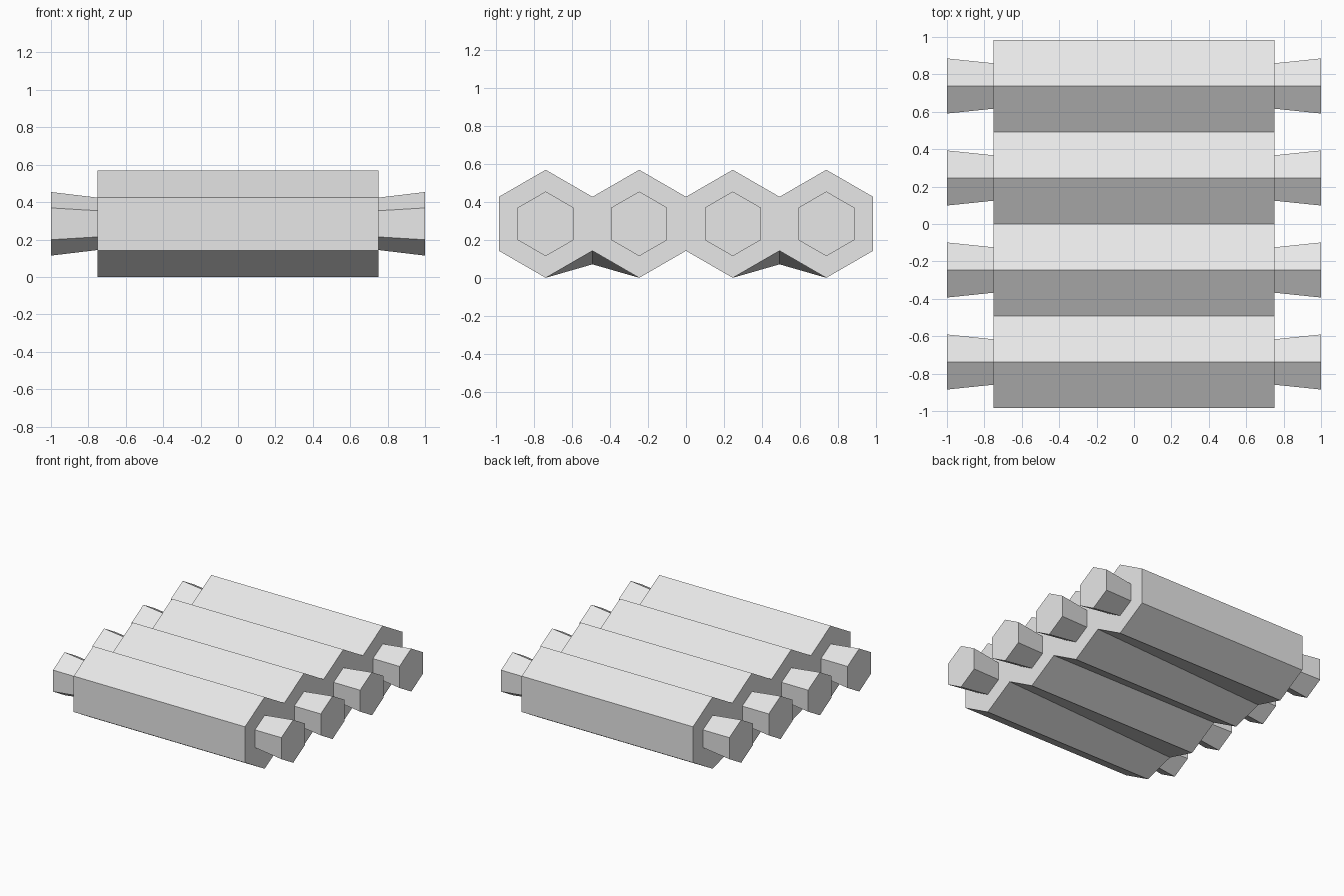
import bpy, bmesh, math

cube = bpy.data.objects.get("Cube")
if cube:
    bpy.data.objects.remove(cube, do_unlink=True)

RADIUS = 0.284                              # tube hexagon
HALF = RADIUS * math.cos(math.radians(30))  # half tube width
BODY_X, TIP_X = 0.75, 1.0
CENTRES = [HALF * k for k in (-3, -1, 1, 3)]

gray = bpy.data.materials.new("light gray")
gray.use_nodes = True
gray.diffuse_color = (0.8, 0.8, 0.8, 1)
gray.node_tree.nodes["Principled BSDF"].inputs["Base Color"].default_value = (0.8, 0.8, 0.8, 1)


def prism(name, ring_a, ring_b):
    """Closed solid between two matching rings of points."""
    bm = bmesh.new()
    a = [bm.verts.new(p) for p in ring_a]
    b = [bm.verts.new(p) for p in ring_b]
    bm.faces.new(a)
    bm.faces.new(b)
    for i in range(len(a)):
        j = (i + 1) % len(a)
        bm.faces.new((a[i], a[j], b[j], b[i]))
    bmesh.ops.recalc_face_normals(bm, faces=bm.faces)
    mesh = bpy.data.meshes.new(name)
    bm.to_mesh(mesh)
    bm.free()
    mesh.materials.append(gray)
    obj = bpy.data.objects.new(name, mesh)
    bpy.context.collection.objects.link(obj)
    return obj


def hexagon(x, y, radius):
    angles = [math.radians(30 + 60 * k) for k in range(6)]
    return [(x, y + radius * math.cos(t), RADIUS + radius * math.sin(t)) for t in angles]


def body_ring(x, outer_valley):
    """Zigzag outline of four joined hexagons; outer_valley is the groove height underneath."""
    low, high = RADIUS / 2, RADIUS * 1.5
    valleys = [outer_valley, low, outer_valley]
    bottom, top = [(x, -4 * HALF, low)], [(x, -4 * HALF, high)]
    for i, y in enumerate(CENTRES):
        bottom += [(x, y, 0), (x, y + HALF, valleys[i] if i < 3 else low)]
        top += [(x, y, 2 * RADIUS), (x, y + HALF, high)]
    return bottom + top[::-1]


# Ridged body, with two undersides grooves running shallower toward -x
prism("ridged_body", body_ring(BODY_X, RADIUS / 2), body_ring(-BODY_X, RADIUS / 4))

# Flared hexagonal pegs on both ends
for side, label in ((1, "left"), (-1, "right")):
    for i, y in enumerate(CENTRES):
        prism(f"{label}_peg_{i + 1}",
              hexagon(side * BODY_X, y, 0.14),
              hexagon(side * TIP_X, y, 0.17))
